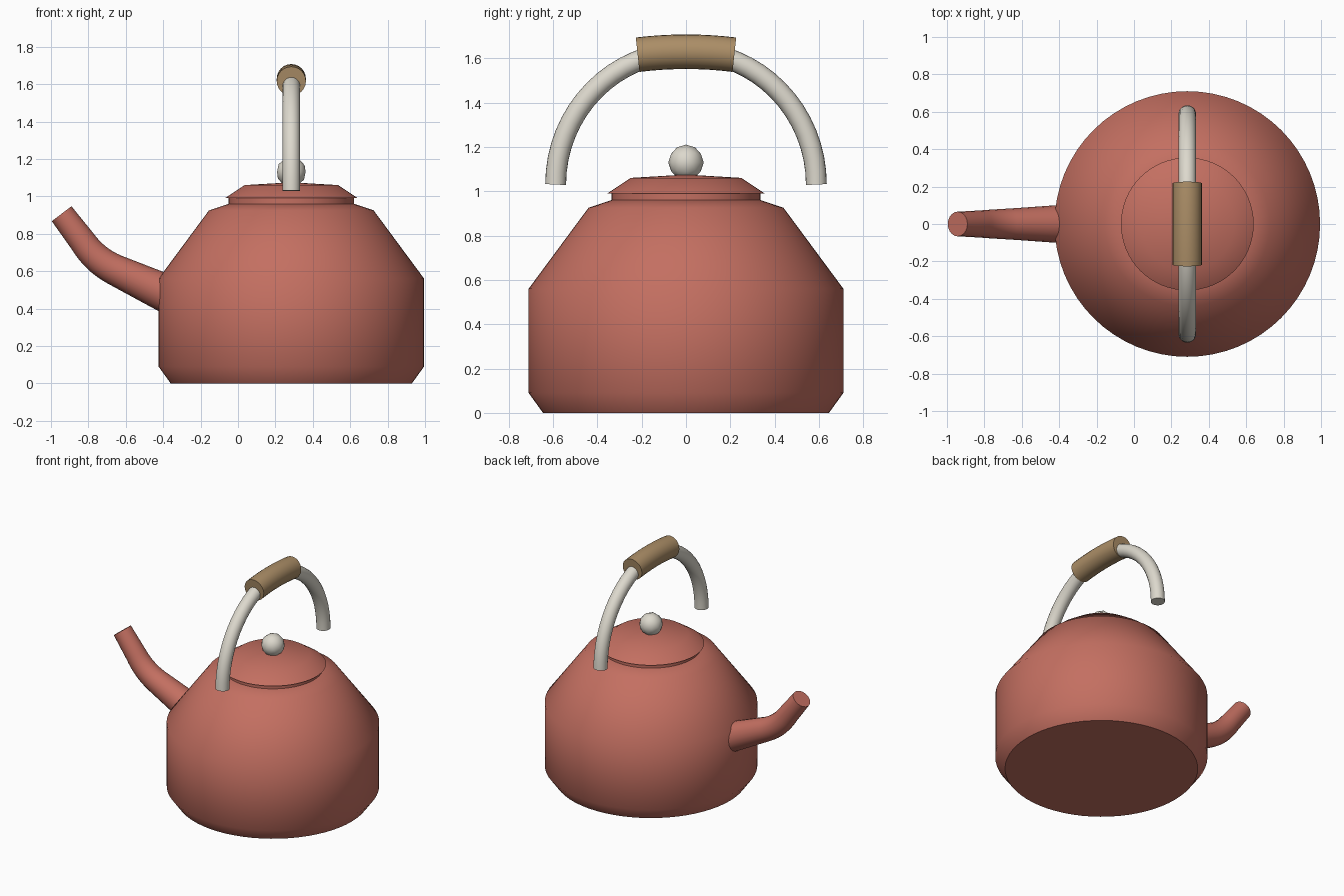
import bpy, bmesh, math
from mathutils import Matrix, Vector

if "Cube" in bpy.data.objects:
    bpy.data.objects.remove(bpy.data.objects["Cube"], do_unlink=True)

CENTRE = 0.285


def material(name, rgb):
    mat = bpy.data.materials.new(name)
    mat.use_nodes = True
    colour = (*rgb, 1.0)
    mat.diffuse_color = colour
    mat.node_tree.nodes["Principled BSDF"].inputs["Base Color"].default_value = colour
    return mat


red = material("red enamel", (0.55, 0.16, 0.12))
cream = material("cream metal", (0.72, 0.69, 0.61))
wood = material("brown wood", (0.41, 0.27, 0.135))


def finish(obj, mat, angle=45):
    obj.data.materials.clear()
    obj.data.materials.append(mat)
    bpy.ops.object.select_all(action="DESELECT")
    obj.select_set(True)
    bpy.context.view_layer.objects.active = obj
    bpy.ops.object.shade_smooth_by_angle(angle=math.radians(angle))
    return obj


def mesh_object(name, bm):
    mesh = bpy.data.meshes.new(name)
    bm.to_mesh(mesh)
    bm.free()
    obj = bpy.data.objects.new(name, mesh)
    bpy.context.collection.objects.link(obj)
    return obj


def lathe(name, profile, mat, steps=64):
    """Spin a radius/height profile around the kettle axis."""
    bm = bmesh.new()
    verts = [bm.verts.new((r, 0, z)) for r, z in profile]
    edges = [bm.edges.new(pair) for pair in zip(verts, verts[1:])]
    bmesh.ops.spin(bm, geom=verts + edges, cent=(0, 0, 0), axis=(0, 0, 1),
                   angle=math.tau, steps=steps)
    bmesh.ops.remove_doubles(bm, verts=bm.verts, dist=1e-4)
    bmesh.ops.recalc_face_normals(bm, faces=bm.faces)
    obj = mesh_object(name, bm)
    obj.location.x = CENTRE
    return finish(obj, mat)


def tube(name, points, mat, sides=20):
    """Sweep a capped round section along (position, radius) points."""
    bm = bmesh.new()
    rings = []
    path = [Vector(p) for p, _ in points]
    for i, (_, radius) in enumerate(points):
        tangent = path[min(i + 1, len(path) - 1)] - path[max(i - 1, 0)]
        turn = tangent.to_track_quat("Z", "Y").to_matrix().to_4x4()
        ring = bmesh.ops.create_circle(bm, segments=sides, radius=radius,
                                       matrix=Matrix.Translation(path[i]) @ turn)
        rings.append(ring["verts"])
    for a, b in zip(rings, rings[1:]):
        for k in range(sides):
            n = (k + 1) % sides
            bm.faces.new((a[k], a[n], b[n], b[k]))
    bm.faces.new(rings[0])
    bm.faces.new(rings[-1])
    bmesh.ops.recalc_face_normals(bm, faces=bm.faces)
    return finish(mesh_object(name, bm), mat)


# Body with bevelled foot, sloping shoulder and closed top
lathe("body", [(0, 0), (0.645, 0), (0.71, 0.09), (0.71, 0.56),
               (0.44, 0.925), (0.335, 0.96), (0, 0.96)], red)

# Lid with a short neck and an overhanging brim
lathe("lid", [(0, 0.95), (0.335, 0.95), (0.335, 0.99), (0.355, 0.99),
              (0.25, 1.06), (0, 1.075)], red)

# Lid knob
bm = bmesh.new()
bmesh.ops.create_icosphere(bm, subdivisions=2, radius=0.08,
                           matrix=Matrix.Translation((CENTRE, 0, 1.13)))
finish(mesh_object("lid_knob", bm), cream, 60)

# Spout: straight root, smooth bend, straight tip
root, bend, tip = Vector((-0.72, 0, 0.637)), Vector((-0.765, 0, 0.66)), Vector((-0.82, 0, 0.742))
spout = [((-0.25, 0, 0.42), 0.111), ((-0.42, 0, 0.497), 0.1)]
start, end = Vector((-0.66, 0, 0.608)), Vector((-0.83, 0, 0.758))
for i in range(9):
    t = i / 8
    p = start * (1 - t) ** 2 + bend * 2 * t * (1 - t) + end * t * t
    spout.append((tuple(p), 0.083 - 0.011 * t))
spout.append(((-0.943, 0, 0.907), 0.066))
tube("spout", spout, red)


def arch(angle):
    return (CENTRE, 0.588 * math.cos(angle), 1.03 + 0.6 * math.sin(angle))


# Arched handle and wooden grip
tube("handle", [(arch(math.pi * i / 32), 0.047) for i in range(33)], cream)
grip = []
for i in range(-4, 5):
    y = 0.218 * i / 4
    grip.append(((CENTRE, y, 1.629 - 0.28 * y * y), 0.078))
tube("handle_grip", grip, wood, 24)
